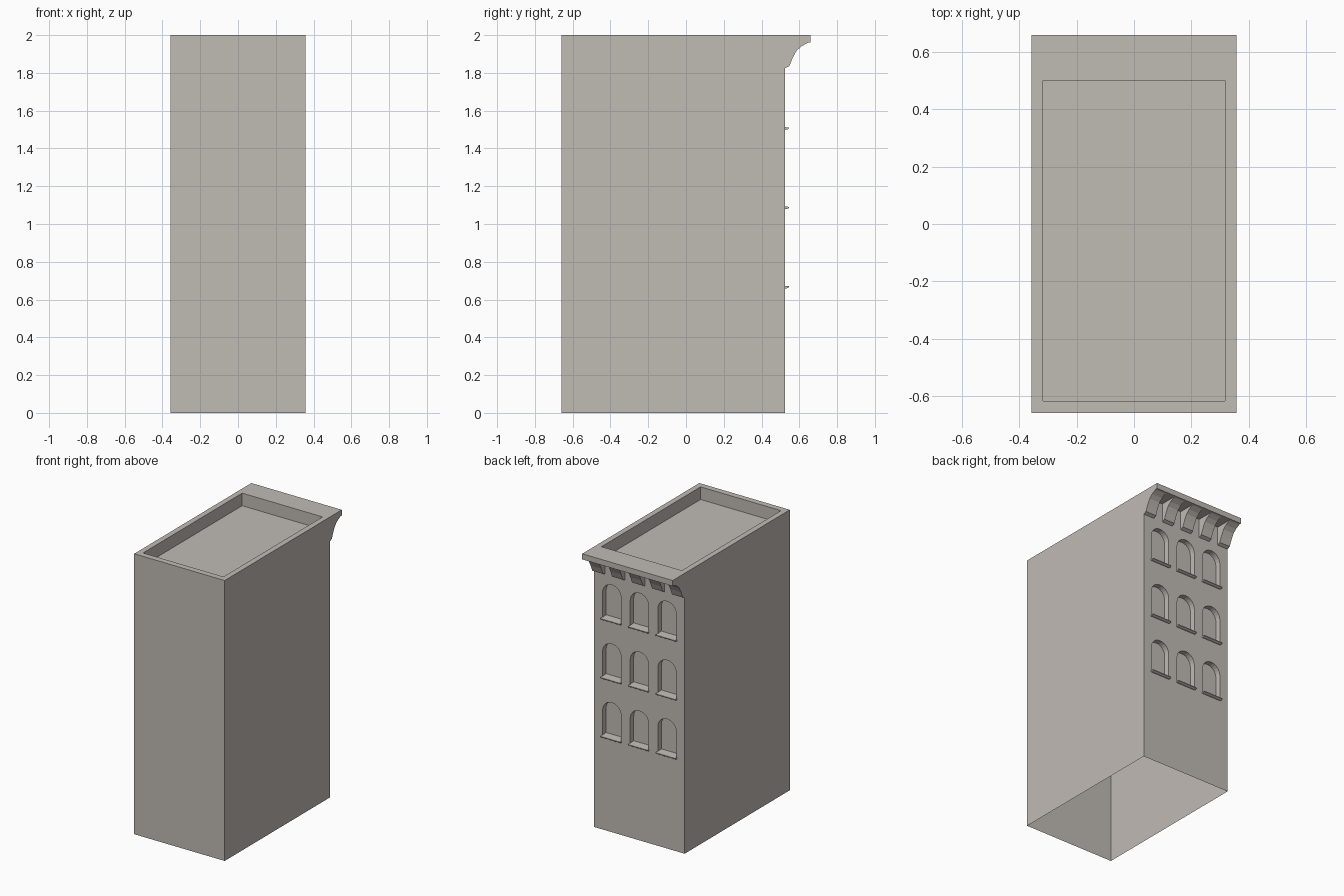
import bpy, bmesh, math
from mathutils import Vector

if "Cube" in bpy.data.objects:
    bpy.data.objects.remove(bpy.data.objects["Cube"])

stone = bpy.data.materials.new("warm_grey_stone")
stone.use_nodes = True
stone.diffuse_color = (0.53, 0.495, 0.455, 1)
stone.node_tree.nodes["Principled BSDF"].inputs["Base Color"].default_value = stone.diffuse_color

HALF_W, BACK, FRONT, LIP = 0.357, 0.525, -0.66, 0.66
COLUMNS = (-0.218, 0, 0.218)
ROWS = (0.66, 1.08, 1.50)
WIN_W, WIN_DEPTH, SPRING = 0.146, 0.04, 0.19


def prism(bm, points, offset):
    """Extrude a closed planar outline by an offset."""
    verts = [bm.verts.new(p) for p in points]
    face = bm.faces.new(verts)
    moved = bmesh.ops.extrude_face_region(bm, geom=[face])["geom"]
    bmesh.ops.translate(bm, vec=offset, verts=[v for v in moved if isinstance(v, bmesh.types.BMVert)])


def side_prism(bm, profile, x, width):
    """Extrude a (y, z) profile across x, centred on x."""
    prism(bm, [(x - width / 2, y, z) for y, z in profile], Vector((width, 0, 0)))


def finish(bm, name):
    # extruding keeps the start face, so every prism is closed
    bmesh.ops.recalc_face_normals(bm, faces=bm.faces)
    mesh = bpy.data.meshes.new(name)
    bm.to_mesh(mesh)
    bm.free()
    mesh.materials.append(stone)
    obj = bpy.data.objects.new(name, mesh)
    bpy.context.scene.collection.objects.link(obj)
    return obj


# Tall block with the overhanging cornice slab
bm = bmesh.new()
side_prism(bm, [(FRONT, 0), (BACK, 0), (BACK, 1.96), (LIP, 1.96), (LIP, 2), (FRONT, 2)], 0, 2 * HALF_W)
body = finish(bm, "building_body")

# Cutters: sunken roof and arched window recesses
bm = bmesh.new()
side_prism(bm, [(-0.617, 1.91), (0.50, 1.91), (0.50, 2.1), (-0.617, 2.1)], 0, 0.634)
for x in COLUMNS:
    for z in ROWS:
        r = WIN_W / 2
        outline = [(x - r, BACK - WIN_DEPTH, z), (x + r, BACK - WIN_DEPTH, z)]
        for i in range(13):
            a = math.pi * i / 12
            outline.append((x + r * math.cos(a), BACK - WIN_DEPTH, z + SPRING + r * math.sin(a)))
        prism(bm, outline, Vector((0, 0.06, 0)))
cutter = finish(bm, "recess_cutter")
cutter.hide_render = True

mod = body.modifiers.new("recesses", 'BOOLEAN')
mod.operation, mod.solver, mod.object = 'DIFFERENCE', 'EXACT', cutter
bpy.context.view_layer.update()
cut_mesh = bpy.data.meshes.new_from_object(body.evaluated_get(bpy.context.evaluated_depsgraph_get()))
body.modifiers.clear()
body.data = cut_mesh
bpy.data.objects.remove(cutter)

# Open underside
bm = bmesh.new()
bm.from_mesh(body.data)
floor = [f for f in bm.faces if all(v.co.z < 0.001 for v in f.verts)]
bmesh.ops.delete(bm, geom=floor, context='FACES')
bm.to_mesh(body.data)
bm.free()

# Window sills
bm = bmesh.new()
for x in COLUMNS:
    for z in ROWS:
        sill = [(BACK - WIN_DEPTH, 0.016), (0.545, 0.011), (0.545, 0.005), (0.537, 0), (BACK - WIN_DEPTH, -0.005)]
        side_prism(bm, [(y, z + dz) for y, dz in sill], x, 0.154)
finish(bm, "window_sills")

# Curved brackets under the cornice
bm = bmesh.new()
bracket = [(BACK, 1.825), (0.547, 1.836), (0.565, 1.88), (0.585, 1.917), (0.61, 1.94),
           (0.64, 1.957), (0.65, 1.961), (BACK, 1.961)]
WIDTH = 0.085
for i in range(5):
    side_prism(bm, bracket, (i - 2) * (2 * HALF_W - WIDTH) / 4, WIDTH)
finish(bm, "cornice_brackets")
